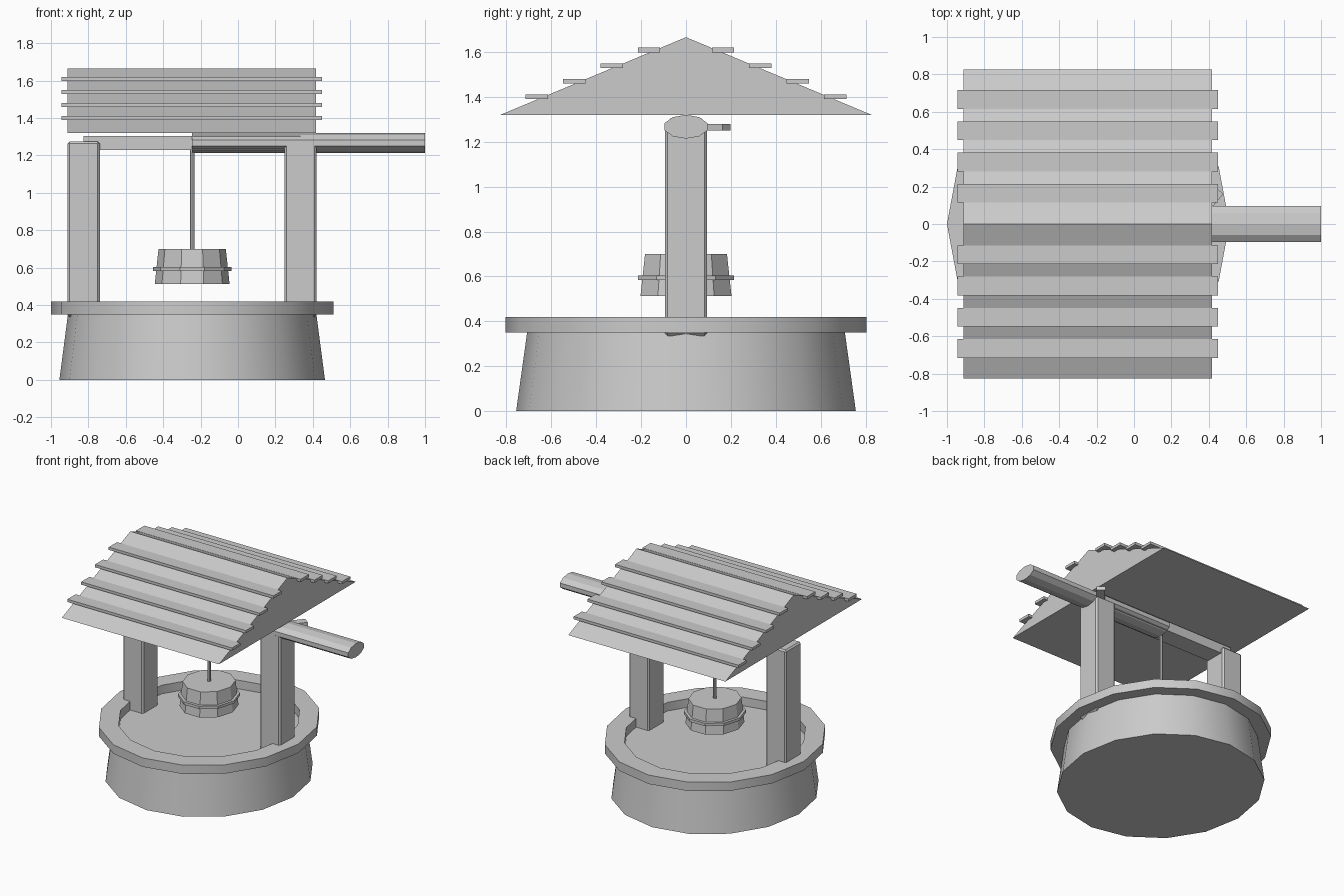
import bpy, bmesh, math
from mathutils import Matrix, Vector

if "Cube" in bpy.data.objects:
    bpy.data.objects.remove(bpy.data.objects["Cube"])

grey = bpy.data.materials.new("plain_grey")
grey.diffuse_color = (0.6, 0.6, 0.6, 1)
grey.use_nodes = True
grey.node_tree.nodes["Principled BSDF"].inputs["Base Color"].default_value = grey.diffuse_color

CX = -0.245     # centre line of the well
STRETCH = 1.066  # everything round is slightly longer in y


def finish(name, bm, smooth=False):
    bmesh.ops.recalc_face_normals(bm, faces=bm.faces)
    me = bpy.data.meshes.new(name)
    bm.to_mesh(me)
    bm.free()
    me.materials.append(grey)
    ob = bpy.data.objects.new(name, me)
    bpy.context.collection.objects.link(ob)
    if smooth:
        bpy.ops.object.select_all(action='DESELECT')
        ob.select_set(True)
        bpy.context.view_layer.objects.active = ob
        bpy.ops.object.shade_smooth_by_angle(angle=math.radians(30))
    return ob


def box(name, lo, hi, bevel=0, turn=0):
    lo, hi = Vector(lo), Vector(hi)
    bm = bmesh.new()
    bmesh.ops.create_cube(bm, size=1)
    mat = Matrix.Translation((lo + hi) / 2) @ Matrix.Rotation(turn, 4, 'Z') @ Matrix.Diagonal((*(hi - lo), 1))
    bmesh.ops.transform(bm, matrix=mat, verts=bm.verts)
    if bevel:
        bmesh.ops.bevel(bm, geom=bm.edges[:], offset=bevel, segments=1, affect='EDGES')
    return finish(name, bm)


def lathe(name, profile, sides, smooth=False, closed=False):
    """Rings of (radius, z) about the well axis, capped or closed into a hoop."""
    bm = bmesh.new()
    rings = []
    for r, z in profile:
        rings.append([bm.verts.new((CX + r * math.cos(2 * math.pi * i / sides),
                                    STRETCH * r * math.sin(2 * math.pi * i / sides), z))
                      for i in range(sides)])
    pairs = list(zip(rings, rings[1:]))
    if closed:
        pairs.append((rings[-1], rings[0]))
    else:
        bm.faces.new(rings[0])
        bm.faces.new(rings[-1])
    for a, b in pairs:
        for i in range(sides):
            j = (i + 1) % sides
            bm.faces.new((a[i], a[j], b[j], b[i]))
    return finish(name, bm, smooth)


def prism(name, section, x0, x1):
    """Extrude a (y, z) outline along x."""
    bm = bmesh.new()
    face = bm.faces.new([bm.verts.new((x0, y, z)) for y, z in section])
    out = bmesh.ops.extrude_face_region(bm, geom=[face])
    moved = [v for v in out["geom"] if isinstance(v, bmesh.types.BMVert)]
    bmesh.ops.translate(bm, vec=(x1 - x0, 0, 0), verts=moved)
    return finish(name, bm)


# Tapered well wall and the rim around it
lathe("well_wall", [(0.71, 0), (0.664, 0.352)], 16, smooth=True)
lathe("well_rim", [(0.755, 0.35), (0.755, 0.418), (0.62, 0.418), (0.62, 0.35)], 16, smooth=True, closed=True)

# Two posts with the beam between them
for side, name in ((-1, "left_post"), (1, "right_post")):
    x = CX + side * 0.58
    box(name, (x - 0.086, -0.094, 0.335), (x + 0.086, 0.094, 1.275), bevel=0.011)
box("cross_beam", (CX - 0.58, -0.072, 1.23), (CX + 0.58, 0.072, 1.304))

# Flattened ten-sided winding roller and its short peg
roller = [(0.1 * math.sin(math.pi * i / 5), 1.267 + 0.053 * math.cos(math.pi * i / 5)) for i in range(10)]
prism("winding_roller", roller, CX, 1.0)
box("roller_peg", (0.275, 0.065, 1.25), (0.495, 0.125, 1.28), turn=math.radians(51))

# Rope and bucket
lathe("rope", [(0.012, 0.69), (0.012, 1.25)], 8)
lathe("bucket", [(0.2, 0.513), (0.18, 0.70)], 10)
lathe("bucket_band", [(0.21, 0.583), (0.21, 0.604)], 10)

# Gabled roof with four planks on each slope
prism("roof", [(-0.827, 1.32), (0.827, 1.32), (0, 1.666)], -0.912, 0.418)
for side in (-1, 1):
    for i in range(4):
        y = side * (0.165 + 0.1667 * i)
        top = 1.619 - 0.0693 * i
        box("roof_plank", (-0.944, y - 0.05, top - 0.021), (0.45, y + 0.05, top))
